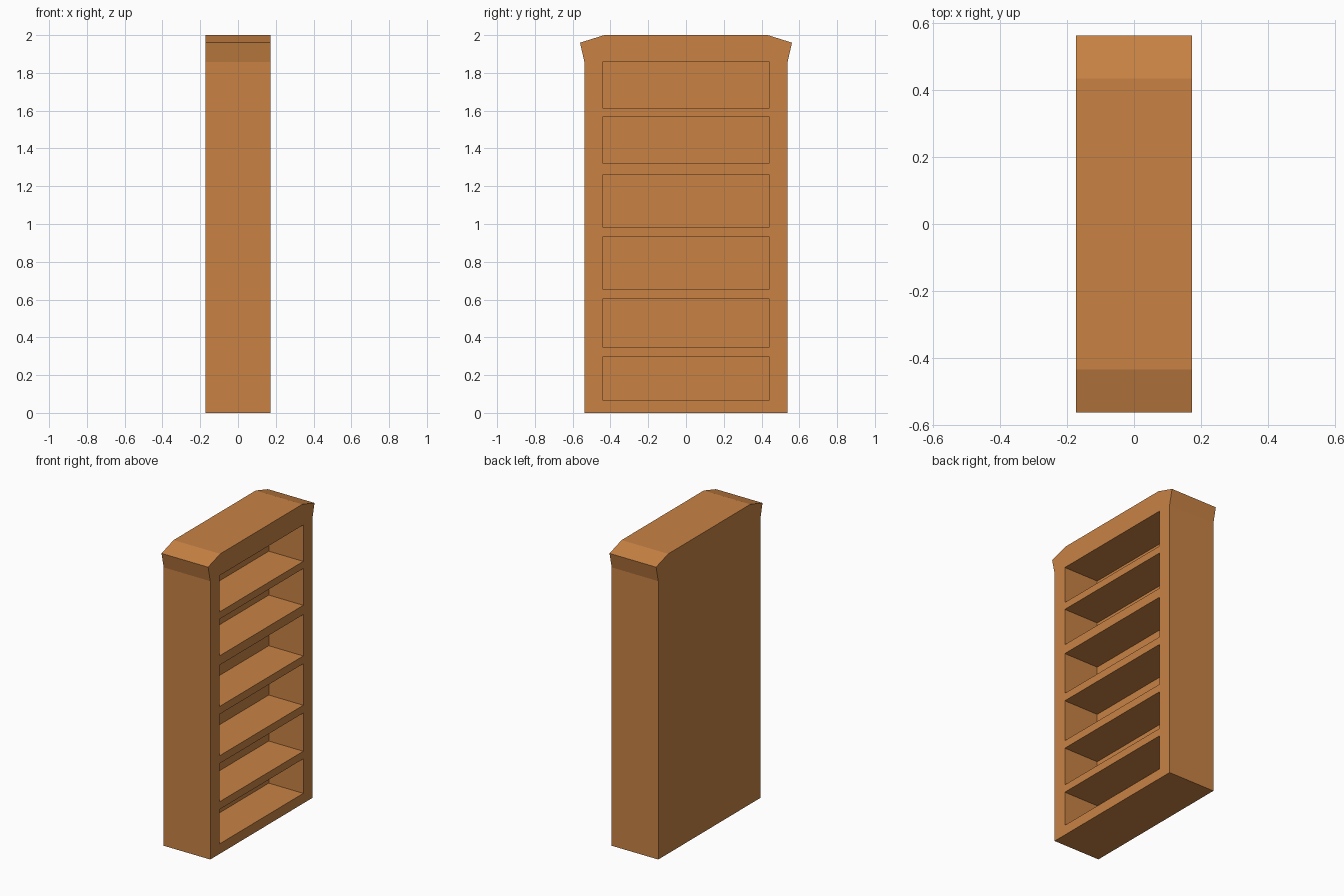
import bpy, bmesh

if "Cube" in bpy.data.objects:
    bpy.data.objects.remove(bpy.data.objects["Cube"])

HALF_X = 0.172        # half the cabinet depth
RECESS = 0.255        # depth of the shelf openings
OPEN_Y = 0.443        # half the width of the openings

wood = bpy.data.materials.new("wood")
wood.diffuse_color = (0.58, 0.225, 0.058, 1)
wood.use_nodes = True
wood.node_tree.nodes["Principled BSDF"].inputs["Base Color"].default_value = wood.diffuse_color


def make_object(name, bm):
    bmesh.ops.recalc_face_normals(bm, faces=bm.faces)
    mesh = bpy.data.meshes.new(name)
    bm.to_mesh(mesh)
    bm.free()
    obj = bpy.data.objects.new(name, mesh)
    bpy.context.collection.objects.link(obj)
    return obj


def extrude_x(bm, profile, x0, x1):
    """Extrude a (y, z) profile along x."""
    face = bm.faces.new([bm.verts.new((x0, y, z)) for y, z in profile])
    new = bmesh.ops.extrude_face_region(bm, geom=[face])["geom"]
    verts = [v for v in new if isinstance(v, bmesh.types.BMVert)]
    bmesh.ops.translate(bm, verts=verts, vec=(x1 - x0, 0, 0))


# Cabinet body: straight sides with a flared, chamfered crown
half = [(0.538, 0), (0.538, 1.858), (0.561, 1.96), (0.433, 2.0)]
profile = half + [(-y, z) for y, z in reversed(half)]
bm = bmesh.new()
extrude_x(bm, profile, -HALF_X, HALF_X)
body = make_object("bookcase_body", bm)
body.data.materials.append(wood)

# Cutter: six shelf openings, (bottom, top) heights, open on the +x side
openings = [(0.067, 0.297), (0.348, 0.603), (0.655, 0.932),
            (0.984, 1.26), (1.322, 1.567), (1.615, 1.858)]
bm = bmesh.new()
for low, high in openings:
    rect = [(-OPEN_Y, low), (OPEN_Y, low), (OPEN_Y, high), (-OPEN_Y, high)]
    extrude_x(bm, rect, HALF_X - RECESS, HALF_X + 0.1)
cutter = make_object("shelf_openings_cutter", bm)
cutter.data.materials.append(wood)
cutter.hide_render = True
cutter.display_type = 'WIRE'

# Carve the openings out of the body
cut = body.modifiers.new("shelf_openings", 'BOOLEAN')
cut.operation = 'DIFFERENCE'
cut.solver = 'EXACT'
cut.object = cutter
bpy.context.view_layer.objects.active = body
bpy.ops.object.modifier_apply(modifier=cut.name)
bpy.data.objects.remove(cutter)
